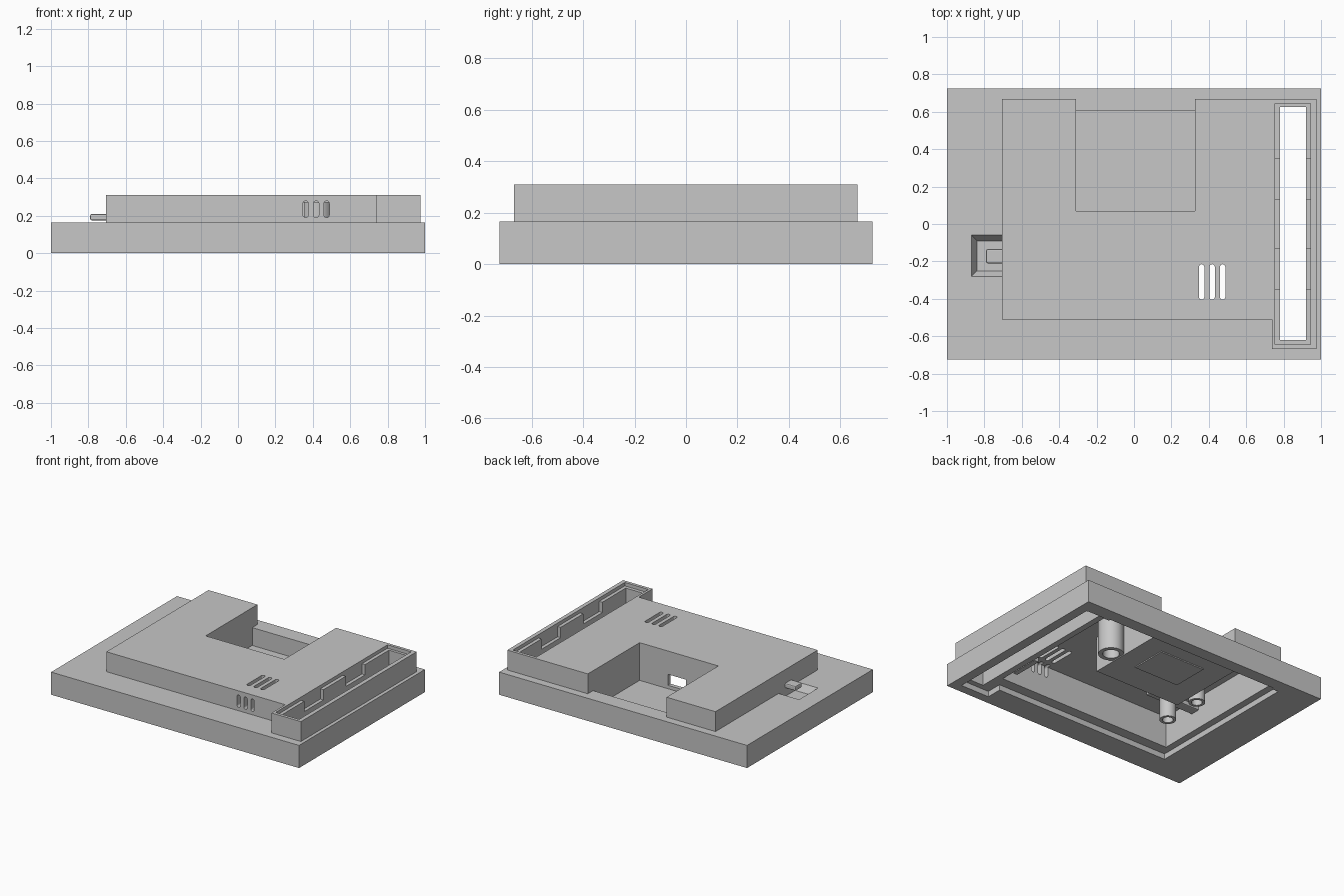
import bpy, bmesh, math

if "Cube" in bpy.data.objects:
    bpy.data.objects.remove(bpy.data.objects["Cube"])

grey = bpy.data.materials.new("plain_grey")
grey.use_nodes = True
colour = (0.57, 0.57, 0.57, 1)
grey.diffuse_color = colour
grey.node_tree.nodes["Principled BSDF"].inputs["Base Color"].default_value = colour


def finish(name, bm):
    bmesh.ops.recalc_face_normals(bm, faces=bm.faces)
    mesh = bpy.data.meshes.new(name)
    bm.to_mesh(mesh)
    bm.free()
    mesh.materials.append(grey)
    obj = bpy.data.objects.new(name, mesh)
    bpy.context.collection.objects.link(obj)
    return obj


def prism(name, outline, z0, z1):
    """Extrude a flat outline from z0 up to z1."""
    bm = bmesh.new()
    face = bm.faces.new([bm.verts.new((x, y, z0)) for x, y in outline])
    top = bmesh.ops.extrude_face_region(bm, geom=[face])["geom"]
    bmesh.ops.translate(bm, vec=(0, 0, z1 - z0),
                        verts=[v for v in top if isinstance(v, bmesh.types.BMVert)])
    return finish(name, bm)


def box(name, x0, x1, y0, y1, z0, z1):
    return prism(name, [(x0, y0), (x1, y0), (x1, y1), (x0, y1)], z0, z1)


def cylinder(name, x, y, r, z0, z1):
    ring = [2 * math.pi * i / 32 for i in range(32)]
    return prism(name, [(x + r * math.cos(a), y + r * math.sin(a)) for a in ring], z0, z1)


def capsule(name, u, v0, v1, r, z0, z1):
    """Round-ended slot outline running from v0 to v1."""
    arc = [math.pi * i / 8 for i in range(9)]
    pts = [(u + r * math.cos(a), v1 - r + r * math.sin(a)) for a in arc]
    pts += [(u - r * math.cos(a), v0 + r - r * math.sin(a)) for a in arc]
    return prism(name, pts, z0, z1)


def combine(target, tool, operation):
    tool.hide_render = True
    mod = target.modifiers.new("bool", "BOOLEAN")
    mod.operation, mod.solver, mod.object = operation, "EXACT", tool
    bpy.context.view_layer.objects.active = target
    bpy.ops.object.modifier_apply(modifier=mod.name)
    bpy.data.objects.remove(tool)


def cut(target, tool):
    combine(target, tool, "DIFFERENCE")


def cut_box(*size):
    cut(shell, box("cutter", *size))


# Wide base and raised body with the long connector bay
shell = box("enclosure_shell", -1, 1, -0.725, 0.725, 0, 0.165)
body = prism("raised_body", [(-0.705, -0.51), (0.738, -0.51), (0.738, -0.668),
                             (0.975, -0.668), (0.975, 0.667), (-0.705, 0.667)], 0.1, 0.31)
combine(shell, body, "UNION")

# Hollow interior, stepped lid seat and bay, open underneath
cut_box(-0.67, 0.735, -0.47, 0.635, -1, 0.27)
cut_box(-0.72, 0.93, -0.545, 0.62, -1, 0.04)
cut_box(0.7, 0.93, -0.66, 0.62, -1, 0.04)
cut_box(0.78, 0.92, -0.62, 0.625, -1, 1)

# Tub with a floor, open at the back above the base
combine(shell, box("tub", -0.34, 0.355, 0.04, 0.66, 0.012, 0.29), "UNION")
cut_box(-0.31, 0.325, 0.07, 0.607, 0.035, 1)
cut_box(-0.31, 0.325, 0.5, 0.9, 0.165, 1)
cut_box(-0.05, 0.097, 0, 0.1, 0.06, 0.14)

# Recessed lip and notched ledges of the connector bay
cut_box(0.755, 0.945, -0.645, 0.645, 0.285, 1)
for y in (-0.24, 0.24):
    cut_box(0.755, 0.945, y - 0.11, y + 0.11, 0.21, 1)

# Round-ended vents in the roof and the front wall
for x in (0.362, 0.418, 0.474):
    cut(shell, capsule("roof_vent_cutter", x, -0.405, -0.215, 0.014, 0.2, 0.5))
    slot = capsule("front_vent_cutter", x, 0.19, 0.28, 0.014, 0.44, 0.6)
    slot.rotation_euler.x = math.pi / 2
    bpy.context.view_layer.update()
    cut(shell, slot)

# Finger recess with sloping sides beside the switch
bm = bmesh.new()
loops = []
for edge, z in ((0.03, 0.115), (0, 0.165), (0, 0.166)):
    x0, y0, y1 = -0.87 + edge, -0.28 + edge, -0.06 - edge
    loops.append([bm.verts.new((x, y, z)) for x, y in
                  ((x0, y0), (-0.705, y0), (-0.705, y1), (x0, y1))])
for low, high in zip(loops, loops[1:]):
    for i in range(4):
        j = (i + 1) % 4
        bm.faces.new((low[i], low[j], high[j], high[i]))
bm.faces.new(loops[0])
bm.faces.new(loops[-1])
cut(shell, finish("recess_cutter", bm))

# Sliding switch lever, running through the side wall into the interior
lever = box("switch_lever", -0.79, -0.28, -0.21, -0.135, 0.175, 0.21)
bevel = lever.modifiers.new("bevel", "BEVEL")
bevel.width, bevel.segments = 0.008, 2

# Raised pad under the tub and a small bracket beside the vents
box("tub_pad", -0.16, 0.2, 0.25, 0.52, 0.004, 0.013)
box("vent_bracket", 0.645, 0.68, -0.43, -0.21, 0.085, 0.275)

# Hollow screw posts hanging from the roof
for name, x, y, r in (("large_post", 0.42, 0.265, 0.085),
                      ("back_small_post", -0.425, 0.138, 0.055),
                      ("front_small_post", -0.425, -0.16, 0.055)):
    post = cylinder(name, x, y, r, 0.02, 0.28)
    cut(post, cylinder("bore", x, y, r * 0.65, -0.1, 0.2))
    bpy.ops.object.select_all(action="DESELECT")
    post.select_set(True)
    bpy.context.view_layer.objects.active = post
    bpy.ops.object.shade_smooth_by_angle(angle=math.radians(35))
